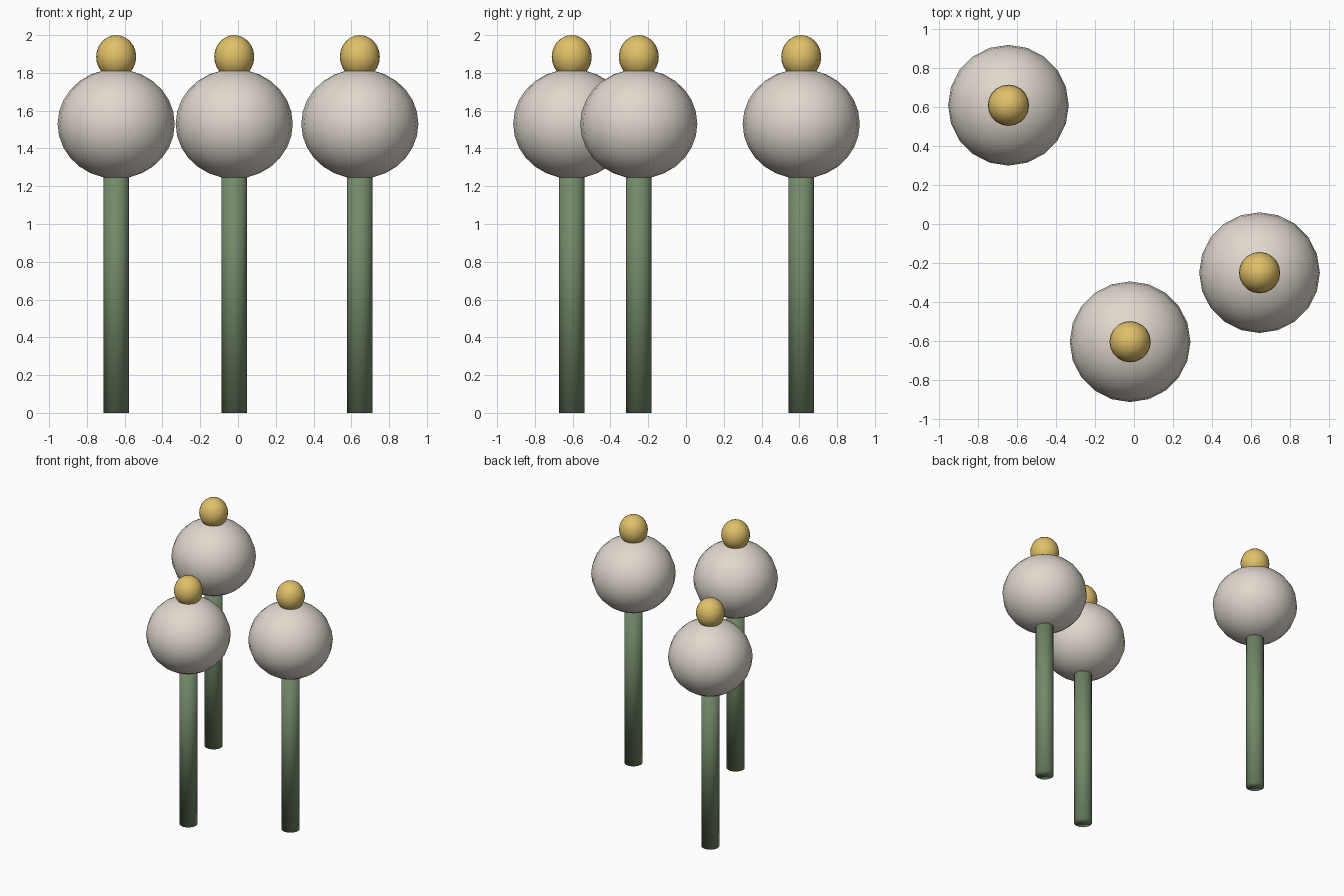
import bpy

cube = bpy.data.objects.get("Cube")
if cube:
    bpy.data.objects.remove(cube, do_unlink=True)


def material(name, rgb):
    mat = bpy.data.materials.new(name)
    mat.use_nodes = True
    mat.diffuse_color = (*rgb, 1)
    mat.node_tree.nodes["Principled BSDF"].inputs["Base Color"].default_value = (*rgb, 1)
    return mat


green = material("stem green", (0.17, 0.25, 0.14))
cream = material("warm cream", (0.75, 0.69, 0.62))
gold = material("soft gold", (0.75, 0.53, 0.14))


def finish(name, mat):
    obj = bpy.context.object
    obj.name = name
    obj.data.materials.append(mat)
    bpy.ops.object.shade_smooth()


def ball(name, mat, center, radius, height, segments, rings):
    bpy.ops.mesh.primitive_uv_sphere_add(segments=segments, ring_count=rings,
                                         radius=1, location=center)
    bpy.context.object.scale = (radius, radius, height)
    finish(name, mat)


# Three identical stalks, each with a large head and a small cap
spots = {"back_right": (-0.645, 0.61), "front": (-0.02, -0.605), "left": (0.645, -0.25)}
for label, (x, y) in spots.items():
    bpy.ops.mesh.primitive_cylinder_add(vertices=16, radius=0.067, depth=1.4,
                                        location=(x, y, 0.7))
    finish("stem_" + label, green)
    ball("head_" + label, cream, (x, y, 1.53), 0.31, 0.29, 20, 14)
    ball("cap_" + label, gold, (x, y, 1.885), 0.106, 0.115, 20, 12)
